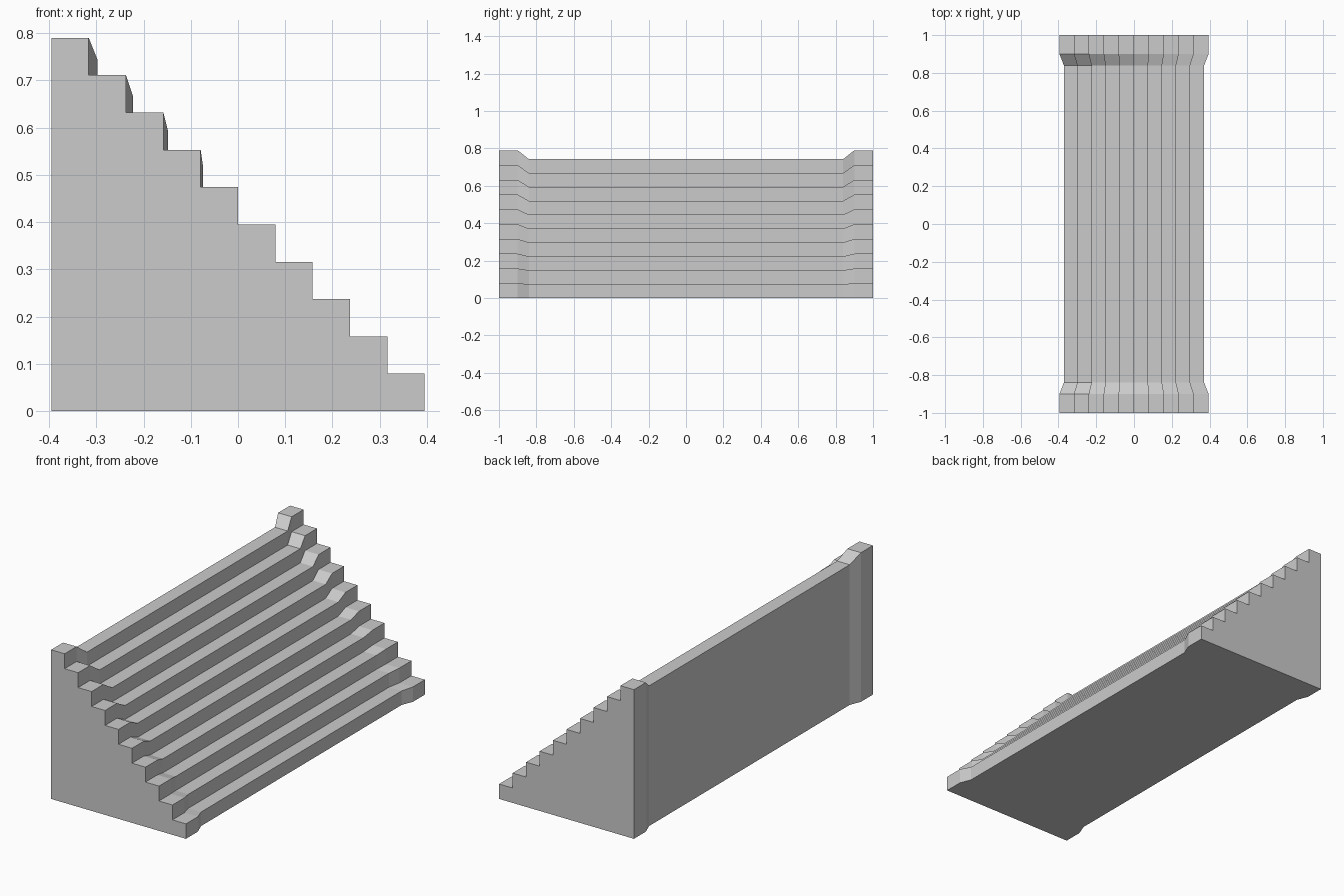
import bpy
import bmesh

cube = bpy.data.objects.get("Cube")
if cube:
    bpy.data.objects.remove(cube, do_unlink=True)

STEPS = 10
SIZE = 0.079          # tread depth and riser height
HALF = STEPS * SIZE / 2

# Plain grey stone
stone = bpy.data.materials.new("grey_stone")
stone.use_nodes = True
grey = (0.6, 0.6, 0.6, 1)
stone.diffuse_color = grey
stone.node_tree.nodes["Principled BSDF"].inputs["Base Color"].default_value = grey

# Stepped cross-section, tallest at -x
profile = [(-HALF, 0), (HALF, 0)]
for i in range(STEPS):
    x = HALF - i * SIZE
    z = (i + 1) * SIZE
    profile += [(x, z), (x - SIZE, z)]

# Full-size sections at both ends, slimmer between them
sections = [(-1, 1), (-0.9, 1), (-0.84, 0.94), (0.84, 0.94), (0.9, 1), (1, 1)]

bm = bmesh.new()
rings = [[bm.verts.new((x * s, y, z * s)) for x, z in profile] for y, s in sections]
count = len(profile)
for a, b in zip(rings, rings[1:]):
    for i in range(count):
        j = (i + 1) % count
        bm.faces.new((a[i], a[j], b[j], b[i]))
bm.faces.new(rings[0])
bm.faces.new(rings[-1])
bmesh.ops.recalc_face_normals(bm, faces=bm.faces)

mesh = bpy.data.meshes.new("staircase")
bm.to_mesh(mesh)
bm.free()
mesh.materials.append(stone)
stairs = bpy.data.objects.new("staircase", mesh)
bpy.context.collection.objects.link(stairs)
